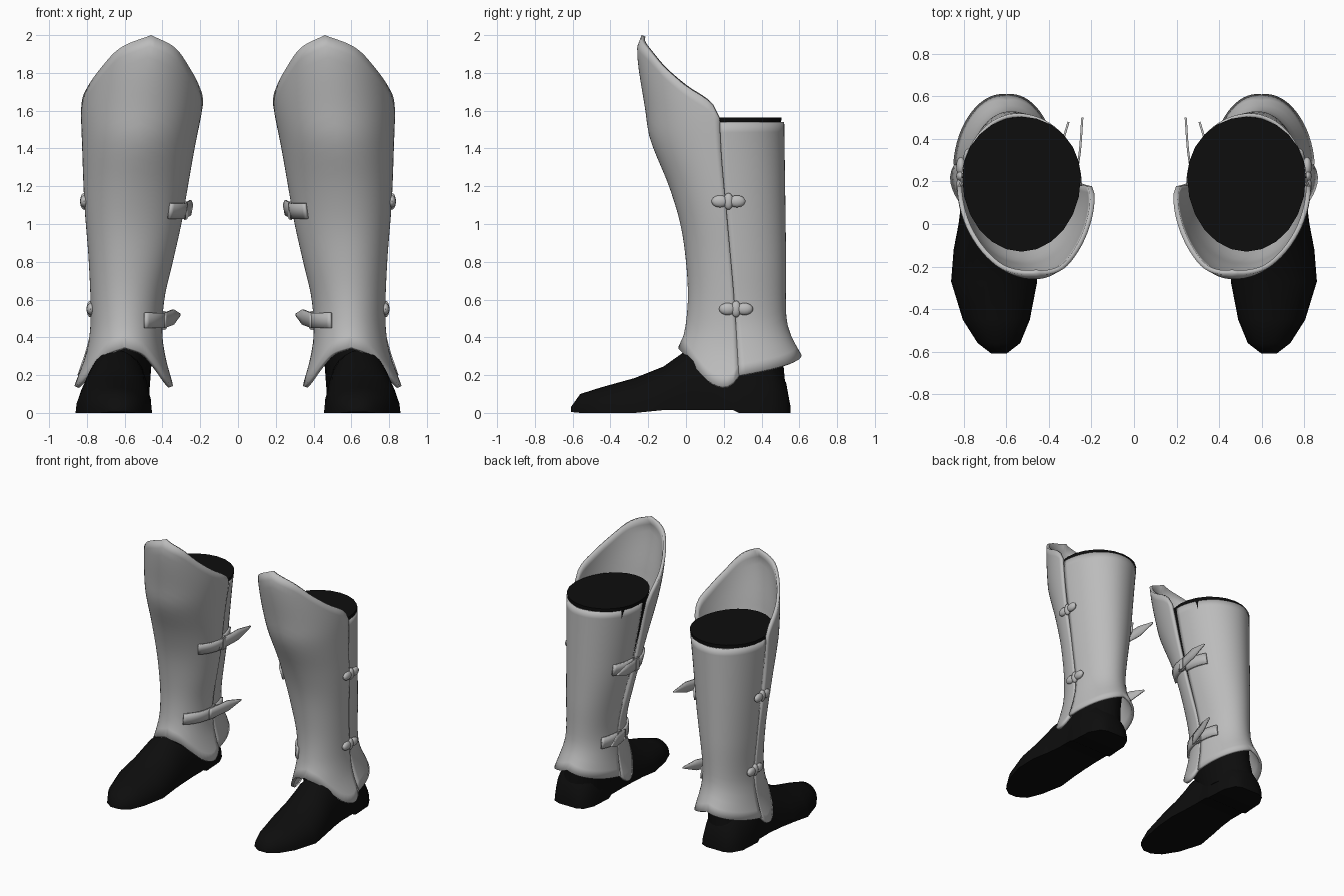
import bpy
import bmesh
from math import sin, cos, pi, radians, degrees
from mathutils import Vector

if "Cube" in bpy.data.objects:
    bpy.data.objects.remove(bpy.data.objects["Cube"], do_unlink=True)


def make_material(name, value, roughness):
    mat = bpy.data.materials.new(name)
    mat.use_nodes = True
    colour = (value, value, value, 1)
    mat.diffuse_color = colour
    shader = mat.node_tree.nodes["Principled BSDF"]
    shader.inputs["Base Color"].default_value = colour
    shader.inputs["Roughness"].default_value = roughness
    return mat


STEEL = make_material("steel grey", 0.5, 0.5)
BLACK = make_material("boot black", 0.004, 0.8)


def curve(table, t):
    """Smooth interpolation through (position, value) pairs."""
    if t <= table[0][0]:
        return table[0][1]
    if t >= table[-1][0]:
        return table[-1][1]
    last = len(table) - 1
    i = max(k for k in range(last) if table[k][0] <= t)

    def slope(k):
        a, b = table[max(k - 1, 0)], table[min(k + 1, last)]
        return (b[1] - a[1]) / (b[0] - a[0])

    (t0, a), (t1, b) = table[i], table[i + 1]
    step = t1 - t0
    f = (t - t0) / step
    blend = f * f * (3 - 2 * f)
    ease_in = f * (1 - f) ** 2 * slope(i) * step
    ease_out = f * f * (f - 1) * slope(i + 1) * step
    return a + (b - a) * blend + ease_in + ease_out


def finish(name, bm, mat, thickness=0, offset=-1, angle=40):
    """Turn a bmesh into an object, thicken it and mirror it to the other leg."""
    mesh = bpy.data.meshes.new(name)
    bm.to_mesh(mesh)
    bm.free()
    mesh.materials.append(mat)
    obj = bpy.data.objects.new(name, mesh)
    bpy.context.collection.objects.link(obj)
    bpy.ops.object.select_all(action="DESELECT")
    obj.select_set(True)
    bpy.context.view_layer.objects.active = obj
    bpy.ops.object.shade_smooth_by_angle(angle=radians(angle))
    if thickness:
        solid = obj.modifiers.new("thickness", "SOLIDIFY")
        solid.thickness = thickness
        solid.offset = offset
    obj.modifiers.new("other leg", "MIRROR").use_axis[0] = True
    return obj


def sheet(name, point, columns, rows, mat, thickness, offset=-1):
    """Grid surface from point(u, v) with u and v running from 0 to 1."""
    bm = bmesh.new()
    grid = [[bm.verts.new(point(i / columns, j / rows)) for j in range(rows + 1)]
            for i in range(columns + 1)]
    for i in range(columns):
        for j in range(rows):
            bm.faces.new((grid[i][j], grid[i + 1][j], grid[i + 1][j + 1], grid[i][j + 1]))
    return finish(name, bm, mat, thickness, offset)


def loft(name, rings, mat, angle=40):
    """Closed skin through rings of points, capped at both ends."""
    bm = bmesh.new()
    loops = [[bm.verts.new(p) for p in ring] for ring in rings]
    for a, b in zip(loops, loops[1:]):
        for k in range(len(a)):
            n = (k + 1) % len(a)
            bm.faces.new((a[k], a[n], b[n], b[k]))
    bm.faces.new(loops[0])
    bm.faces.new(loops[-1])
    bmesh.ops.recalc_face_normals(bm, faces=bm.faces)
    return finish(name, bm, mat, angle=angle)


# Outlines by height: inner and outer side, front, back, seam and middle line
FRONT_INNER = [(0.14, 0.34), (0.27, 0.378), (0.4, 0.4), (0.6, 0.39), (0.8, 0.345),
               (1, 0.3), (1.2, 0.265), (1.4, 0.23), (1.67, 0.18), (2, 0.17)]
FRONT_OUTER = [(0.14, 0.87), (0.25, 0.825), (0.35, 0.795), (0.5, 0.78), (0.8, 0.79),
               (1.1, 0.813), (1.4, 0.825), (1.65, 0.83), (2, 0.8)]
FRONT_Y = [(0.14, -0.1), (0.35, -0.04), (0.42, -0.01), (0.6, 0.01), (0.8, 0), (1, -0.03),
           (1.2, -0.09), (1.45, -0.19), (1.6, -0.215), (1.92, -0.26), (2, -0.235)]
FRONT_MID = [(0.3, 0.6), (1, 0.58), (1.5, 0.52), (2, 0.46)]
SEAM_Y = [(0.2, 0.28), (0.6, 0.255), (1, 0.22), (1.4, 0.185), (2, 0.165)]
BACK_INNER = [(0.2, 0.365), (0.4, 0.4), (0.6, 0.4), (1, 0.325), (1.2, 0.295), (1.54, 0.245)]
BACK_OUTER = [(0.2, 0.85), (0.35, 0.8), (0.5, 0.77), (0.8, 0.78), (1.54, 0.815)]
BACK_Y = [(0.2, 0.65), (0.31, 0.61), (0.4, 0.56), (0.5, 0.532), (0.8, 0.53), (1.54, 0.52)]
BACK_MID = [(0.3, 0.6), (1.54, 0.545)]

# Edge heights by angle from the seam towards the middle of each plate
FRONT_BOTTOM = [(0, 0.2), (6, 0.155), (13, 0.14), (25, 0.165), (40, 0.235), (60, 0.31), (90, 0.35)]
FRONT_TOP = [(0, 1.56), (6, 1.64), (25, 1.73), (42, 1.82), (62, 1.93), (90, 2)]
BACK_BOTTOM = [(0, 0.2), (30, 0.235), (90, 0.31)]


def plate_point(th, z, inner, outer, middle, far):
    """Half-ellipse section; th runs from the inner seam (0) to the outer one (pi)."""
    mid, seam = curve(middle, z), curve(SEAM_Y, z)
    side = curve(inner if th < pi / 2 else outer, z)
    return Vector((mid + (side - mid) * abs(cos(th)),
                   seam + (curve(far, z) - seam) * sin(th), z))


def on_front(th, z):
    return plate_point(th, z, FRONT_INNER, FRONT_OUTER, FRONT_MID, FRONT_Y)


def on_back(th, z):
    return plate_point(th, z, BACK_INNER, BACK_OUTER, BACK_MID, BACK_Y)


def front_plate(u, v):
    th = u * pi
    from_seam = degrees(min(th, pi - th))
    low, high = curve(FRONT_BOTTOM, from_seam), curve(FRONT_TOP, from_seam)
    return on_front(th, low + (high - low) * v)


def back_plate(u, v):
    th = (1 - u) * pi
    low = curve(BACK_BOTTOM, degrees(min(th, pi - th)))
    return on_back(th, low + (1.54 - low) * v)


sheet("shin_plates", front_plate, 40, 28, STEEL, 0.022)
sheet("calf_plates", back_plate, 32, 24, STEEL, 0.018)

# Lower legs
LEG = [(0.1, 0.47, 0.8, 0.06, 0.53), (0.3, 0.455, 0.765, 0, 0.512), (0.5, 0.43, 0.75, 0.05, 0.505),
       (0.8, 0.38, 0.765, 0.04, 0.51), (1.2, 0.31, 0.785, -0.04, 0.505),
       (1.45, 0.268, 0.8, -0.11, 0.5), (1.565, 0.25, 0.808, -0.13, 0.505)]
rings = []
for z, x0, x1, y0, y1 in LEG:
    ring = []
    for k in range(24):
        th = k * pi / 12
        y_mid = y0 * 0.45 + y1 * 0.55
        reach = (y1 if sin(th) > 0 else y0) - y_mid
        ring.append(((x0 + x1) / 2 + (x1 - x0) / 2 * cos(th), y_mid + reach * abs(sin(th)), z))
    rings.append(ring)
loft("lower_legs", rings, BLACK)

# Shoes: position along y, inner side, outer side, sole height, top height
SHOE = [(-0.61, 0.6, 0.67, 0.005, 0.03), (-0.56, 0.535, 0.735, 0, 0.1), (-0.45, 0.49, 0.805, 0, 0.135),
        (-0.27, 0.455, 0.86, 0, 0.185), (-0.12, 0.457, 0.848, 0.015, 0.245),
        (0, 0.465, 0.825, 0.015, 0.33), (0.12, 0.47, 0.81, 0.015, 0.36),
        (0.25, 0.47, 0.81, 0.015, 0.36), (0.28, 0.465, 0.815, 0, 0.35),
        (0.45, 0.475, 0.805, 0, 0.28), (0.53, 0.51, 0.76, 0, 0.16), (0.552, 0.56, 0.71, 0, 0.04)]
rings = []
for y, x0, x1, sole, top in SHOE:
    arc = [k * pi / 14 for k in range(15)]
    rings.append([((x0 + x1) / 2 + (x1 - x0) / 2 * cos(th), y,
                   sole + (top - sole) * max(sin(th), 0) ** 0.9) for th in arc])
loft("shoes", rings, BLACK, angle=50)


# Inner straps: bands lying on both plates, a buckle and a loose pointed tail
def strap(label, z, wrap, path):
    half = 0.04

    def front_band(u, v):
        return on_front(radians(wrap) * u, z + half * (2 * v - 1))

    def back_band(u, v):
        return on_back(radians(35) * (1 - u), z + half * (2 * v - 1))

    def tail(u, v):
        width = half * min(1, 0.1 + 2.2 * (1 - u))
        x = curve([(p[1], p[0]) for p in path], path[0][1] + u * (path[-1][1] - path[0][1]))
        y = path[0][1] + u * (path[-1][1] - path[0][1])
        return Vector((x, y, z + 0.03 * u + width * (2 * v - 1)))

    sheet(label + "_front_bands", front_band, 10, 2, STEEL, 0.016, 1)
    sheet(label + "_back_bands", back_band, 8, 2, STEEL, 0.016, 1)
    sheet(label + "_strap_tails", tail, 12, 2, STEEL, 0.01, 0)

    bm = bmesh.new()
    bmesh.ops.create_cube(bm, size=1)
    bmesh.ops.scale(bm, vec=(0.03, 0.05, 0.1), verts=bm.verts)
    bmesh.ops.translate(bm, vec=on_front(0, z) + Vector((-0.008, 0, 0)), verts=bm.verts)
    bmesh.ops.bevel(bm, geom=bm.edges[:], offset=0.008, segments=2, affect="EDGES")
    finish(label + "_buckles", bm, STEEL)


strap("upper", 1.07, 44, [(0.283, 0.17), (0.256, 0.33), (0.243, 0.5)])
strap("lower", 0.49, 60, [(0.388, 0.2), (0.35, 0.34), (0.308, 0.48)])


# Outer clasps: a round knob between two lobes
def clasp(label, z, y):
    x = curve(FRONT_OUTER, z)
    bm = bmesh.new()
    for shift, length, height in ((-0.045, 0.045, 0.032), (0, 0.026, 0.044), (0.045, 0.045, 0.032)):
        lobe = bmesh.ops.create_uvsphere(bm, u_segments=16, v_segments=10, radius=1)["verts"]
        bmesh.ops.scale(bm, vec=(0.022, length, height), verts=lobe)
        bmesh.ops.translate(bm, vec=(x, y + shift, z), verts=lobe)
    finish(label + "_clasps", bm, STEEL)


clasp("upper", 1.12, 0.225)
clasp("lower", 0.55, 0.265)
